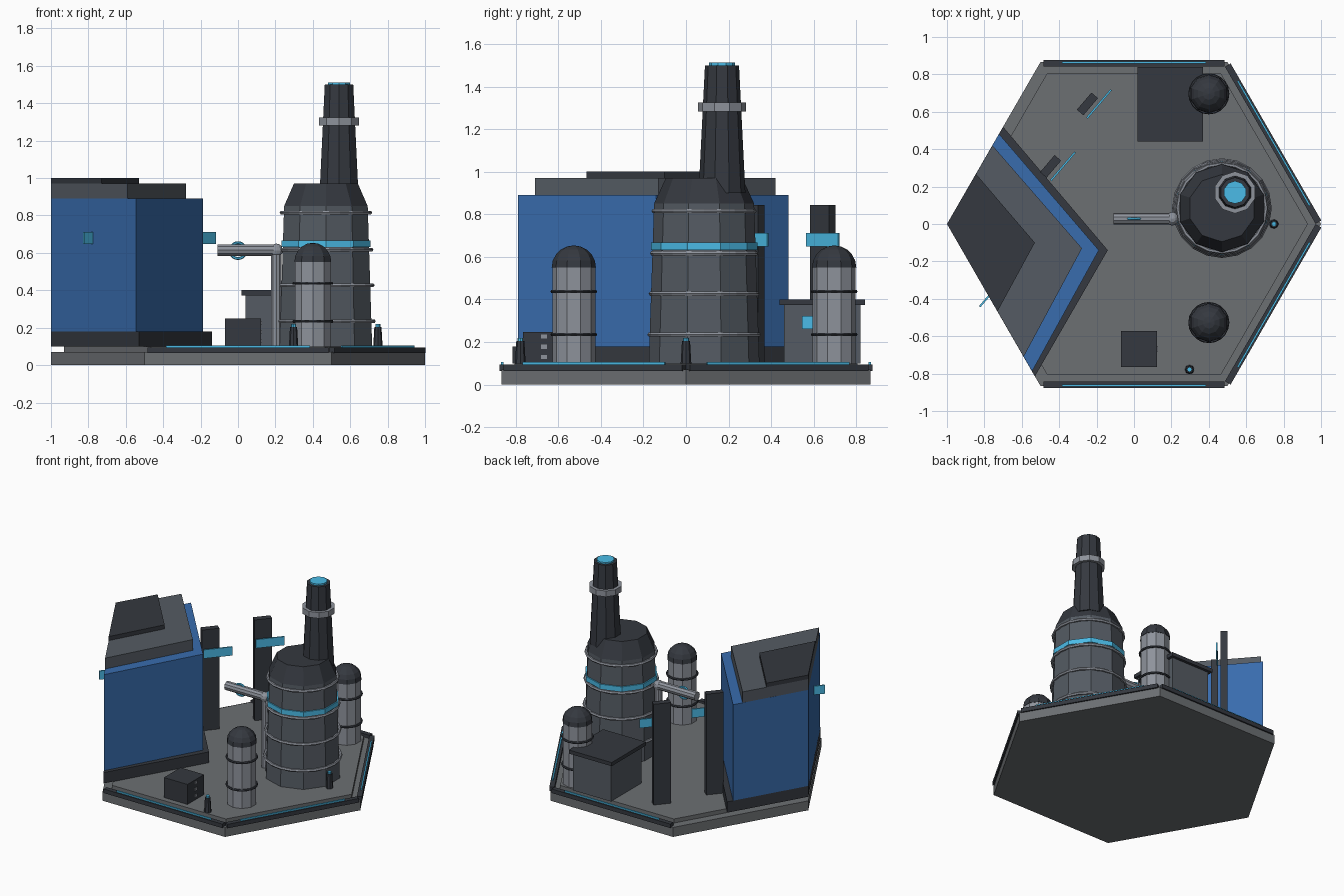
import bpy, bmesh
from math import sin, cos, pi, radians
from mathutils import Matrix, Vector

if "Cube" in bpy.data.objects:
    bpy.data.objects.remove(bpy.data.objects["Cube"])


def material(name, rgb):
    m = bpy.data.materials.new(name)
    m.diffuse_color = (*rgb, 1)
    m.use_nodes = True
    m.node_tree.nodes["Principled BSDF"].inputs["Base Color"].default_value = m.diffuse_color
    return m


BLUE = material("blue_wall", (0.04, 0.15, 0.42))
CYAN = material("cyan_glow", (0.07, 0.5, 0.8))
DARK = material("dark_metal", (0.035, 0.04, 0.05))
SLATE = material("slate_metal", (0.09, 0.105, 0.125))
STEEL = material("light_steel", (0.27, 0.29, 0.33))
DECK = material("deck_grey", (0.15, 0.16, 0.17))


def finish(name, bm, mat):
    bmesh.ops.remove_doubles(bm, verts=bm.verts, dist=1e-5)
    bmesh.ops.recalc_face_normals(bm, faces=bm.faces)
    me = bpy.data.meshes.new(name)
    bm.to_mesh(me)
    bm.free()
    me.materials.append(mat)
    ob = bpy.data.objects.new(name, me)
    bpy.context.collection.objects.link(ob)
    return ob


def prism(name, pts, z0, z1, mat):
    bm = bmesh.new()
    face = bm.faces.new([bm.verts.new((x, y, z0)) for x, y in pts])
    ext = bmesh.ops.extrude_face_region(bm, geom=[face], use_keep_orig=True)
    for v in ext["geom"]:
        if isinstance(v, bmesh.types.BMVert):
            v.co.z = z1
    return finish(name, bm, mat)


def box(name, centre, size, mat, angle=0.0):
    bm = bmesh.new()
    bmesh.ops.create_cube(bm, size=1, matrix=Matrix.Translation(centre)
                          @ Matrix.Rotation(angle, 4, 'Z') @ Matrix.Diagonal((*size, 1)))
    return finish(name, bm, mat)


def lathe(name, profile, x, y, mat, n=10):
    """Closed faceted solid from a (radius, z) profile, first vertex on +y."""
    bm = bmesh.new()
    rings = [[bm.verts.new((x + r * sin(2 * pi * i / n), y + r * cos(2 * pi * i / n), z))
              for i in range(n)] for r, z in profile]
    for a, b in zip(rings, rings[1:]):
        for i in range(n):
            j = (i + 1) % n
            bm.faces.new((a[i], a[j], b[j], b[i]))
    for end, (r, z) in ((rings[0], profile[0]), (rings[-1], profile[-1])):
        if r > 1e-4:
            bm.faces.new(end)
    return finish(name, bm, mat)


def torus(name, loc, major, minor, mat, rot=(0, 0, 0), seg=20):
    bpy.ops.mesh.primitive_torus_add(location=loc, rotation=rot, major_radius=major,
                                     minor_radius=minor, major_segments=seg, minor_segments=6)
    ob = bpy.context.object
    ob.name = name
    ob.data.materials.append(mat)


# Hexagonal platform and deck
def hexagon(r):
    return [(r * cos(i * pi / 3), r * sin(i * pi / 3)) for i in range(6)]


prism("platform", hexagon(1.0), 0, 0.07, DECK)
prism("deck", hexagon(0.93), 0.07, 0.1, DECK)

# Rim bars with light strips on four edges
for deg in (90, -90, 30, -30):
    a = radians(deg)
    n = Vector((cos(a), sin(a), 0))
    box("rim_bar", n * 0.859 + Vector((0, 0, 0.08)), (0.035, 0.97, 0.03), DARK, a)
    box("rim_light", n * 0.863 + Vector((0, 0, 0.1)), (0.01, 0.77, 0.012), CYAN, a)

# Blue building, stepped roof
prism("building_plinth", [(-1, 0), (-0.70, 0.52), (-0.14, -0.14), (-0.53, -0.815)], 0.1, 0.18, DARK)
prism("building_walls", [(-1, 0), (-0.722, 0.482), (-0.188, -0.14), (-0.545, -0.788)], 0.18, 0.89, BLUE)
prism("building_roof", [(-1, 0), (-0.757, 0.42), (-0.278, -0.13), (-0.59, -0.71)], 0.89, 0.97, SLATE)
prism("building_roof_cap", [(-1, 0), (-0.845, 0.268), (-0.53, -0.1), (-0.73, -0.468)], 0.97, 1.0, DARK)

# Pylons and light panels along the back-left edge
turn = radians(49.5)
for x, y in ((-0.249, 0.642), (-0.446, 0.308)):
    box("pylon", (x, y, 0.472), (0.12, 0.046, 0.745), DARK, turn)
for x, y in ((-0.187, 0.642), (-0.38, 0.308), (-0.76, -0.366)):
    box("light_panel", (x, y, 0.68), (0.2, 0.01, 0.064), CYAN, turn)

# Main tower
TX, TY = 0.47, 0.085


def tower_radius(z):
    return 0.26 - (z - 0.1) * 0.025 / 0.75


lathe("tower_body", [(0.26, 0.1), (0.235, 0.85)], TX, TY, SLATE)
lathe("tower_shoulder", [(0.235, 0.85), (0.18, 0.97)], TX, TY, DARK)
lathe("tower_light_band", [(0.25, 0.632), (0.25, 0.667)], TX, TY, CYAN)
for z in (0.235, 0.427, 0.617, 0.815):
    torus("tower_ring", (TX, TY, z), tower_radius(z), 0.011, STEEL)

# Chimney
CX, CY = 0.54, 0.169
lathe("chimney", [(0.11, 0.9), (0.08, 1.5)], CX, CY, DARK)
lathe("chimney_collar", [(0.112, 1.282), (0.112, 1.325)], CX, CY, STEEL)
lathe("chimney_glow", [(0.061, 1.5), (0.061, 1.512)], CX, CY, CYAN)

# Domed tanks
for x, y in ((0.4, -0.527), (0.4, 0.696)):
    lathe("tank", [(0.101, 0.1), (0.101, 0.55)], x, y, STEEL)
    lathe("tank_dome", [(0.104 * cos(i * pi / 10), 0.55 + 0.104 * sin(i * pi / 10))
                        for i in range(6)], x, y, DARK)
    for z in (0.235, 0.437):
        torus("tank_ring", (x, y, z), 0.102, 0.008, DARK)

# Pipe with elbow and valve wheel
lathe("pipe_riser", [(0.029, 0.1), (0.029, 0.615)], 0.205, 0.028, STEEL)
pipe = lathe("pipe_run", [(0.032, -0.11), (0.032, 0.205)], 0, 0, STEEL)
pipe.rotation_euler = (0, pi / 2, 0)
pipe.location = (0, 0.028, 0.615)
lathe("pipe_elbow", [(0.037 * sin(i * pi / 6), 0.613 - 0.037 * cos(i * pi / 6))
                     for i in range(7)], 0.205, 0.028, STEEL)
torus("valve_wheel", (0, 0.028, 0.612), 0.042, 0.008, CYAN, (pi / 2, 0, 0))

# Shed with window
box("shed_walls", (0.195, 0.64, 0.237), (0.31, 0.36, 0.275), SLATE)
box("shed_roof", (0.195, 0.64, 0.387), (0.35, 0.4, 0.027), DARK)
box("shed_window", (0.352, 0.64, 0.292), (0.012, 0.19, 0.06), CYAN)

# Control box with indicator blocks
box("control_box", (0.026, -0.668, 0.173), (0.193, 0.193, 0.15), DARK)
for z in (0.13, 0.178, 0.226):
    box("control_indicator", (0.124, -0.667, z), (0.008, 0.028, 0.02), STEEL)

# Bollard lamps
for x, y in ((0.297, -0.778), (0.748, 0.0)):
    lathe("bollard", [(0.025, 0.1), (0.019, 0.205)], x, y, DARK, 8)
    lathe("bollard_lamp", [(0.013, 0.205), (0.013, 0.22)], x, y, CYAN, 8)
